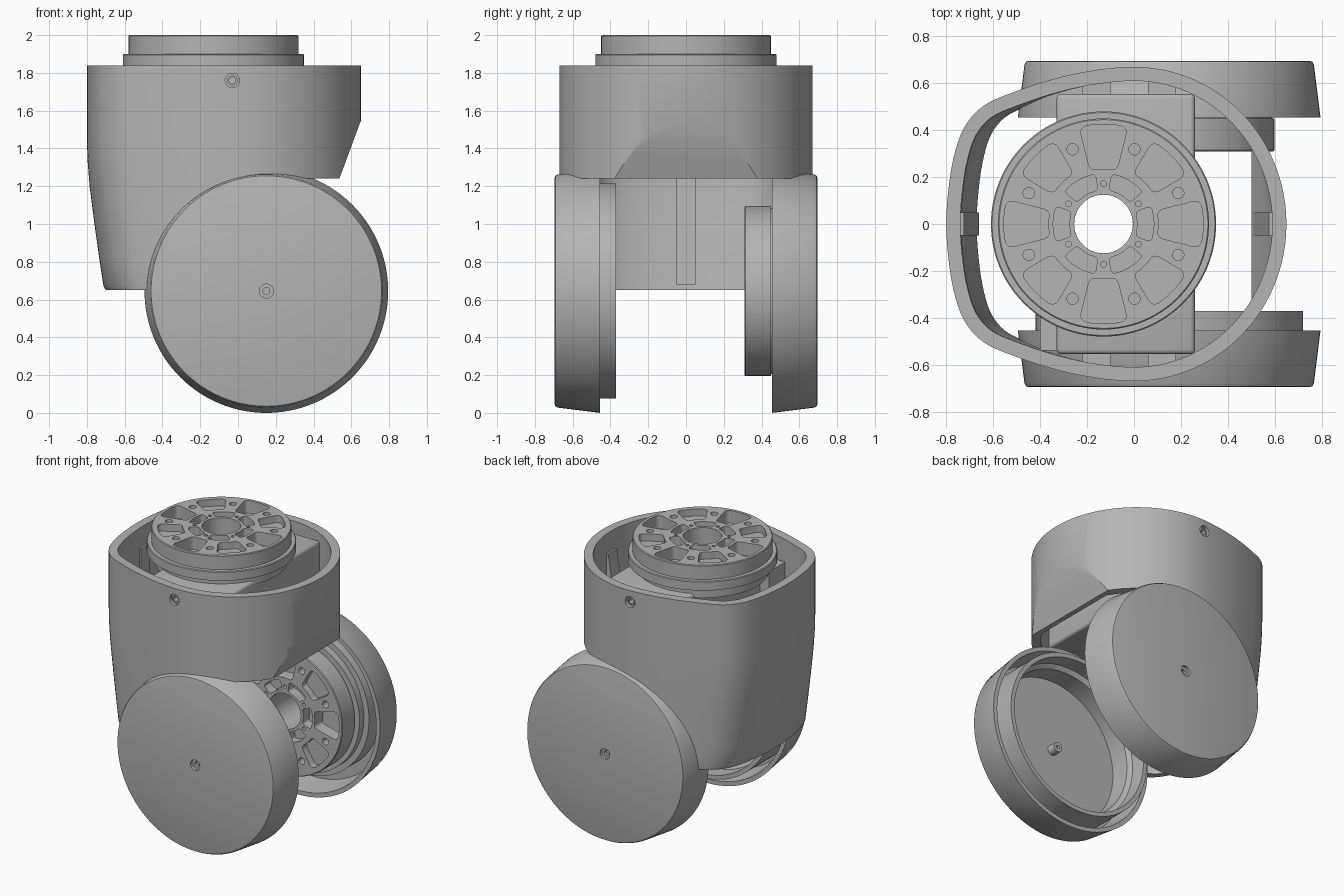
import bpy, bmesh, math
from math import cos, sin, pi, radians
from mathutils import Matrix, Vector

cube = bpy.data.objects.get("Cube")
if cube:
    bpy.data.objects.remove(cube)

grey = bpy.data.materials.new("machined_grey")
grey.use_nodes = True
colour = (0.46, 0.46, 0.46, 1)
grey.diffuse_color = colour
grey.node_tree.nodes["Principled BSDF"].inputs["Base Color"].default_value = colour

PIVOT = Vector((0.15, 0, 0.645))      # hinge axis, along y
HEAD = Vector((-0.13, 0, 0))          # vertical axis of the upper drive
TO_FRONT = Matrix.Translation(PIVOT) @ Matrix.Rotation(pi / 2, 4, 'X')
TO_BACK = Matrix.Translation(PIVOT) @ Matrix.Rotation(-pi / 2, 4, 'X')


def finish(name, bm, matrix=None):
    bmesh.ops.remove_doubles(bm, verts=bm.verts, dist=1e-5)
    bmesh.ops.recalc_face_normals(bm, faces=bm.faces)
    if matrix:
        bm.transform(matrix)
    mesh = bpy.data.meshes.new(name)
    bm.to_mesh(mesh)
    bm.free()
    obj = bpy.data.objects.new(name, mesh)
    obj.data.materials.append(grey)
    bpy.context.collection.objects.link(obj)
    return obj


def loft(name, rings, matrix=None):
    bm = bmesh.new()
    loops = [[bm.verts.new(p) for p in ring] for ring in rings]
    n = len(loops[0])
    for a, b in zip(loops, loops[1:]):
        for i in range(n):
            bm.faces.new((a[i], a[(i + 1) % n], b[(i + 1) % n], b[i]))
    bm.faces.new(loops[0])
    bm.faces.new(loops[-1])
    return finish(name, bm, matrix)


def circle(r, h, n):
    return [(r * cos(2 * pi * i / n), r * sin(2 * pi * i / n), h) for i in range(n)]


def lathe(name, profile, matrix=None, n=96):
    """Revolve a closed (radius, height) profile around local z."""
    bm = bmesh.new()
    vs = [bm.verts.new((r, 0, h)) for r, h in profile]
    edges = [bm.edges.new((vs[i], vs[(i + 1) % len(vs)])) for i in range(len(vs))]
    bmesh.ops.spin(bm, geom=vs + edges, cent=(0, 0, 0), axis=(0, 0, 1),
                   angle=2 * pi, steps=n, use_merge=True)
    return finish(name, bm, matrix)


def cylinder(name, r, low, high, matrix=None, n=48):
    return loft(name, [circle(r, low, n), circle(r, high, n)], matrix)


def box(name, low, high, bevel=0):
    bm = bmesh.new()
    bmesh.ops.create_cube(bm, size=1)
    for v in bm.verts:
        v.co = [(a + b) / 2 + c * (b - a) for a, b, c in zip(low, high, v.co)]
    if bevel:
        bmesh.ops.bevel(bm, geom=bm.edges[:], offset=bevel, segments=3, affect='EDGES', profile=0.5)
    return finish(name, bm)


def prism(name, points, y0, y1):
    return loft(name, [[(x, y, z) for x, z in points] for y in (y0, y1)])


def pocket(r0, r1, middle, half, depth, corner):
    """Rounded ring-sector cutter."""
    angles = [middle + half * k / 3 for k in range(-3, 4)]
    pts = [(r1 * cos(a), r1 * sin(a)) for a in angles]
    pts += [(r0 * cos(a), r0 * sin(a)) for a in reversed(angles)]
    bm = bmesh.new()
    low = [bm.verts.new((x, y, -depth)) for x, y in pts]
    high = [bm.verts.new((x, y, 0.05)) for x, y in pts]
    n = len(pts)
    for i in range(n):
        bm.faces.new((low[i], low[(i + 1) % n], high[(i + 1) % n], high[i]))
    bm.faces.new(low)
    bm.faces.new(high)
    corners = [bm.edges.get((low[i], high[i])) for i in (0, 6, 7, 13)]
    bmesh.ops.bevel(bm, geom=corners, offset=corner, segments=4, affect='EDGES', profile=0.5)
    return finish("pocket_cutter", bm)


def cut(obj, *cutters):
    for tool in cutters:
        mod = obj.modifiers.new("cut", 'BOOLEAN')
        mod.operation = 'DIFFERENCE'
        mod.solver = 'EXACT'
        mod.object = tool
        bpy.context.view_layer.objects.active = obj
        bpy.ops.object.modifier_apply(modifier=mod.name)
        bpy.data.objects.remove(tool)


def join_cutters(parts):
    bm = bmesh.new()
    for p in parts:
        bm.from_mesh(p.data)
        bpy.data.objects.remove(p)
    return finish("cutters", bm)


# Housing outline: round towards +x, rounded box towards -x
SIDE = [(0, 0.67), (-0.16, 0.657), (-0.33, 0.622), (-0.5, 0.567), (-0.64, 0.505),
        (-0.725, 0.41), (-0.77, 0.28), (-0.793, 0.13), (-0.8, 0)]


def outline():
    half = [Vector((0.65 * sin(a), 0.67 * cos(a))) for a in [pi / 2 * (1 - i / 24) for i in range(24)]]
    pts = [Vector((0.16, 0.657))] + [Vector(p) for p in SIDE] + [Vector((-0.793, -0.13))]
    for p0, p1, p2, p3 in zip(pts, pts[1:], pts[2:], pts[3:]):
        for t in (0, 0.25, 0.5, 0.75):
            half.append(p1 + (p2 - p0) * t / 2 + (p0 * 2 - p1 * 5 + p2 * 4 - p3) * t * t / 2
                        + (p1 * 3 - p0 - p2 * 3 + p3) * t ** 3 / 2)
    half.append(pts[-2])
    return half + [Vector((p.x, -p.y)) for p in reversed(half[1:-1])]


OUTLINE = outline()


def section(z, squeeze, wall):
    ring = []
    for i, p in enumerate(OUTLINE):
        along = (OUTLINE[(i + 1) % len(OUTLINE)] - OUTLINE[i - 1]).normalized()
        q = p + Vector((-along.y, along.x)) * wall
        ring.append((q.x * (squeeze if q.x < 0 else 1), q.y, z))
    return ring


LEVELS = [(0.65, 0.875), (0.67, 0.89), (0.8, 0.915), (1.0, 0.95), (1.2, 0.982),
          (1.33, 0.995), (1.45, 1), (1.84, 1)]


def sloped_cutter(shift):
    return prism("slope_cutter", [(0.392 - shift, 0.85), (0.759 - shift, 1.84), (1.2, 1.84), (1.2, 0.85)], -1, 1)


housing = loft("housing", [section(z, s, 0) for z, s in LEVELS])
inner_levels = [(0.6, 0.9)] + [(z, s + 0.01) for z, s in LEVELS[2:5]] + [LEVELS[5], LEVELS[6], (1.9, 1)]
cavity = loft("cavity", [section(z, s, 0.06) for z, s in inner_levels])
cut(cavity, sloped_cutter(0.035))
cut(housing, sloped_cutter(0), cavity,
    box("lower_cutter", (0.15, -1, 0.3), (1, 1, 1.24)),
    cylinder("hinge_cutter", 0.605, -1, 1, TO_FRONT, 96))

# Screw recesses near the top of the housing, front and back
for turn in (pi / 2, -pi / 2):
    place = Matrix.Translation((-0.03, 0, 1.76)) @ Matrix.Rotation(turn, 4, 'X')
    cut(housing, cylinder("recess_cutter", 0.038, 0.645, 0.8, place, 24),
        cylinder("bore_cutter", 0.018, 0.5, 0.8, place, 16))
    lathe("housing_screw", [(0.017, 0.62), (0.027, 0.62), (0.027, 0.655), (0.017, 0.655)], place, 24)

# Ribs inside the housing
prism("left_wall_rib", [(-0.76, 1.7), (-0.725, 1.7), (-0.725, 1.45), (-0.69, 1.0), (-0.66, 0.68),
                        (-0.685, 0.68), (-0.75, 1.3)], -0.05, 0.05)
prism("right_wall_rib", [(0.61, 1.7), (0.575, 1.7), (0.51, 1.27), (0.53, 1.27), (0.61, 1.5)], -0.05, 0.05)

# Round hinge covers
for name, place in (("front", TO_FRONT), ("back", TO_BACK)):
    lathe(name + "_cover",
          [(0, 0.655), (0.018, 0.655), (0.018, 0.675), (0.037, 0.675), (0.037, 0.695), (0.6, 0.695),
           (0.61, 0.692), (0.617, 0.68), (0.645, 0.455), (0.615, 0.455), (0.59, 0.64), (0, 0.64)],
          place, 128)
    lathe(name + "_cover_screw", [(0.012, 0.58), (0.035, 0.58), (0.035, 0.65), (0.012, 0.65)], place, 24)
lathe("front_bearing_ring",
      [(0.57, 0.37), (0.57, 0.645), (0.51, 0.645), (0.51, 0.5), (0.54, 0.48), (0.54, 0.37)], TO_FRONT, 128)


# Drive faces with pockets and bolt holes
def drive_face(name, matrix):
    face = lathe(name, [(0.125, 0), (0.445, 0), (0.45, -0.005), (0.45, -0.14), (0.125, -0.14)])
    tools = []
    for k in range(4):
        tools.append(pocket(0.235, 0.425, k * pi / 2, 0.245, 0.09, 0.03))
        tools.append(pocket(0.25, 0.41, k * pi / 2 + pi / 4, 0.25, 0.05, 0.03))
    for k in range(6):
        tools.append(pocket(0.145, 0.215, k * pi / 3, 0.36, 0.07, 0.015))
        spot = Matrix.Rotation(pi / 6 + k * pi / 3, 4, 'Z') @ Matrix.Translation((0.172, 0, 0))
        tools.append(cylinder("hole_cutter", 0.012, -0.2, 0.1, spot, 16))
    for k in range(8):
        spot = Matrix.Rotation(pi / 8 + k * pi / 4, 4, 'Z') @ Matrix.Translation((0.345, 0, 0))
        tools.append(cylinder("hole_cutter", 0.024, -0.2, 0.1, spot, 20))
    cut(face, join_cutters(tools))
    face.data.transform(matrix)


drive_face("upper_drive_face", Matrix.Translation(HEAD + Vector((0, 0, 2))))
drive_face("hinge_drive_face", TO_FRONT @ Matrix.Translation((0, 0, -0.31)))

# Collars and bodies behind the drive faces
head_place = Matrix.Translation(HEAD)
lathe("upper_drive_collar", [(0.42, 1.9), (0.475, 1.9), (0.48, 1.895), (0.48, 1.835), (0.42, 1.835)], head_place)
lathe("upper_drive_neck", [(0.125, 1.87), (0.43, 1.87), (0.43, 1.76), (0.125, 1.76)], head_place)
body = box("upper_drive_body", (-0.33, -0.555, 1.32), (0.26, 0.555, 1.79), 0.02)
cut(body, cylinder("bore_cutter", 0.125, 1, 2, head_place))
lathe("hinge_drive_collar", [(0.125, 0.445), (0.44, 0.445), (0.44, 0.46), (0.48, 0.46), (0.48, 0.51),
                             (0.52, 0.51), (0.52, 0.645), (0.125, 0.645)], TO_BACK)

# Mounting lugs between the upper drive and the housing
for side in (-1, 1):
    for x in (-0.16, 0.12):
        y0, y1 = sorted((side * 0.54, side * 0.615))
        box("mounting_lug", (x - 0.06, y0, 1.34), (x + 0.06, y1, 1.72))
box("drive_side_plate", (-0.4, -0.54, 1.36), (-0.33, -0.36, 1.68))

for obj in bpy.context.scene.objects:
    if obj.type == 'MESH':
        bpy.ops.object.select_all(action='DESELECT')
        obj.select_set(True)
        bpy.context.view_layer.objects.active = obj
        bpy.ops.object.shade_smooth_by_angle(angle=radians(30))
